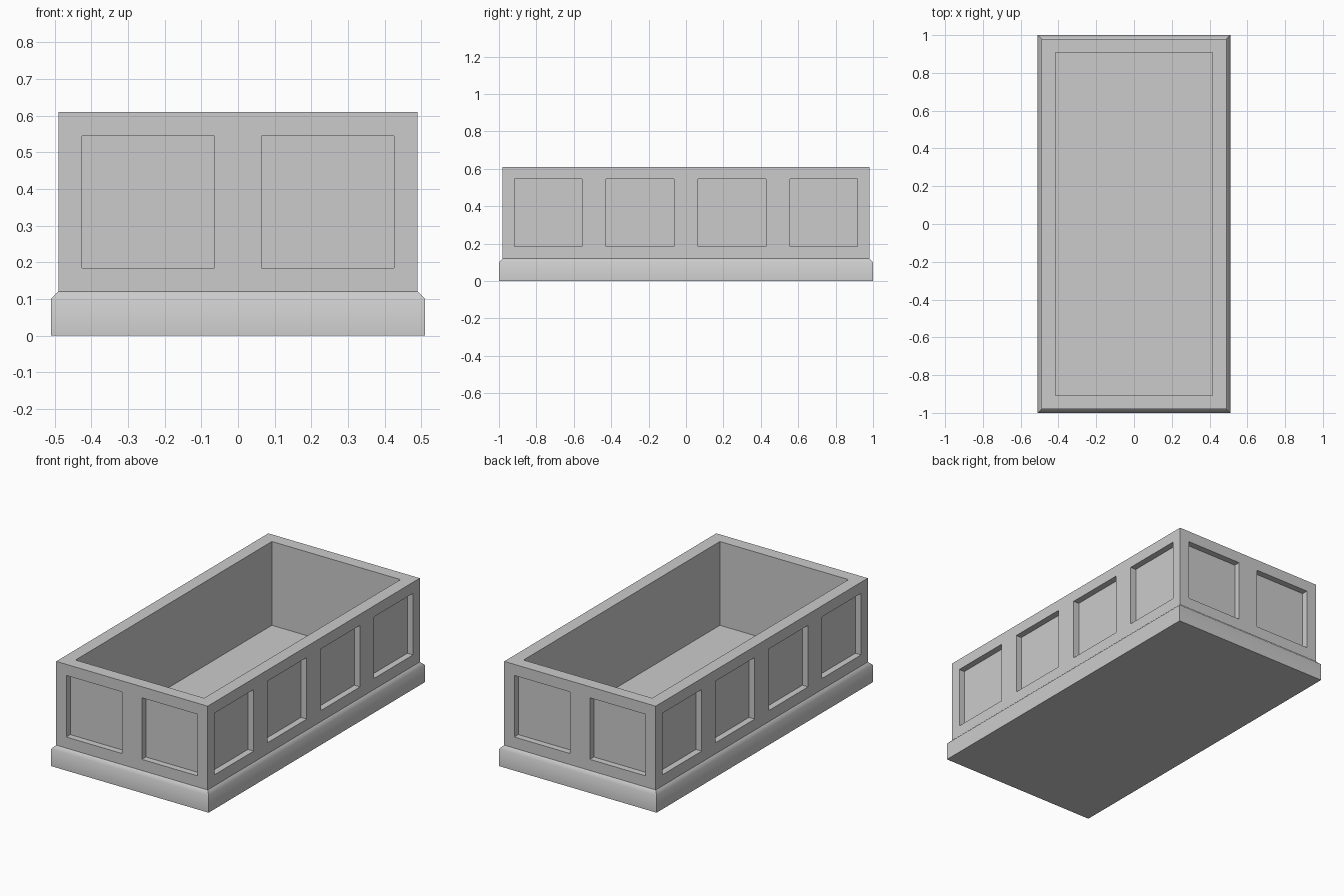
import bpy, bmesh, math
from mathutils import Vector

if "Cube" in bpy.data.objects:
    bpy.data.objects.remove(bpy.data.objects["Cube"])

RECESS = 0.037
PANEL_Z = (0.185, 0.545)
PANELS_X = [(-0.425, -0.064), (0.064, 0.425)]
PANELS_Y = [(-0.918, -0.555), (-0.428, -0.065), (0.065, 0.428), (0.555, 0.918)]


def loft(bm, profile):
    """Bridge rectangular rings given as (half x, half y, z), bottom to top."""
    rings = []
    for x, y, z in profile:
        corners = ((-x, -y), (x, -y), (x, y), (-x, y))
        rings.append([bm.verts.new((cx, cy, z)) for cx, cy in corners])
    for a, b in zip(rings, rings[1:]):
        for i in range(4):
            j = (i + 1) % 4
            bm.faces.new((a[i], a[j], b[j], b[i]))
    return rings


def finish(bm, name):
    mesh = bpy.data.meshes.new(name)
    bm.normal_update()
    bm.to_mesh(mesh)
    bm.free()
    obj = bpy.data.objects.new(name, mesh)
    bpy.context.collection.objects.link(obj)
    return obj


def wall_faces(bm, normal, dist):
    bm.normal_update()
    return [f for f in bm.faces if f.normal.dot(normal) > 0.99
            and abs(f.calc_center_median().dot(normal) - dist) < 1e-4]


def cut_panels(bm, normal, dist, axis, spans):
    """Slice one outer wall into a grid and sink the panel cells."""
    cuts = [(axis, v) for span in spans for v in span]
    cuts += [(Vector((0, 0, 1)), z) for z in PANEL_Z]
    for direction, v in cuts:
        faces = wall_faces(bm, normal, dist)
        edges = {e for f in faces for e in f.edges}
        verts = {p for f in faces for p in f.verts}
        bmesh.ops.bisect_plane(bm, geom=list(verts) + list(edges) + faces,
                               plane_co=direction * v, plane_no=direction, dist=1e-5)
    cells = []
    for f in wall_faces(bm, normal, dist):
        c = f.calc_center_median()
        if PANEL_Z[0] < c.z < PANEL_Z[1] and any(a < c.dot(axis) < b for a, b in spans):
            cells.append(f)
    bmesh.ops.inset_individual(bm, faces=cells, thickness=0, depth=-RECESS)


# Plinth with a softly shaded bevelled top edge
bm = bmesh.new()
rings = loft(bm, [(0.51, 1.0, 0), (0.51, 1.0, 0.10), (0.49, 0.98, 0.12)])
bm.faces.new(rings[0][::-1])
plinth = finish(bm, "plinth")
bpy.context.view_layer.objects.active = plinth
plinth.select_set(True)
bpy.ops.object.shade_smooth_by_angle(angle=math.radians(50))

# Open box: outer walls, rim, inner walls and floor
bm = bmesh.new()
rings = loft(bm, [(0.49, 0.98, 0.12), (0.49, 0.98, 0.61),
                  (0.416, 0.907, 0.61), (0.416, 0.907, 0.12)])
bm.faces.new(rings[-1])

# Recessed square panels on all four sides
X, Y = Vector((1, 0, 0)), Vector((0, 1, 0))
for s in (-1, 1):
    cut_panels(bm, Y * s, 0.98, X, PANELS_X)
    cut_panels(bm, X * s, 0.49, Y, PANELS_Y)
finish(bm, "panelled_box")
